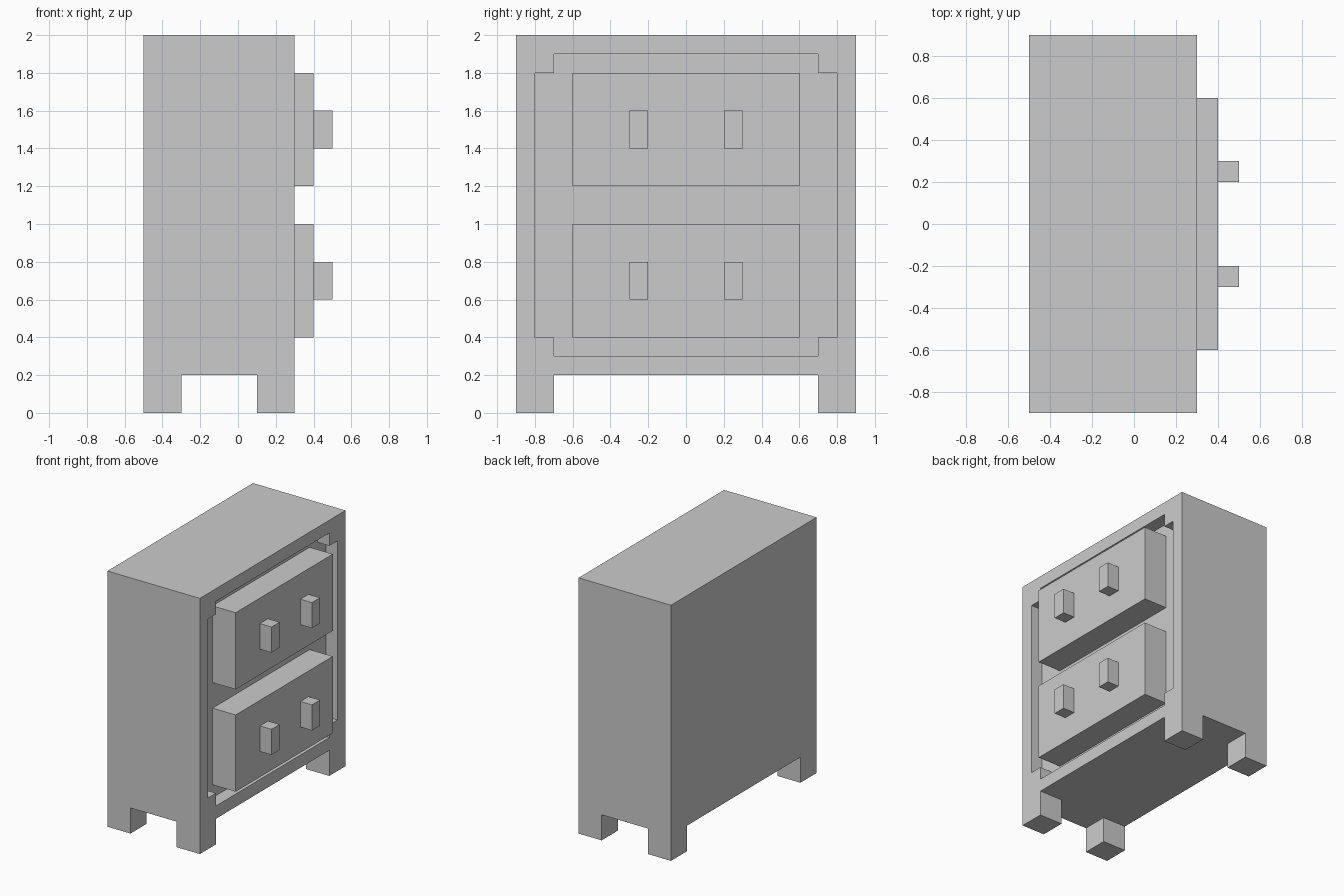
import bpy, bmesh
from mathutils import Vector

if "Cube" in bpy.data.objects:
    bpy.data.objects.remove(bpy.data.objects["Cube"])


def box(name, lo, hi):
    """Axis-aligned box between two opposite corners."""
    lo, hi = Vector(lo), Vector(hi)
    bm = bmesh.new()
    bmesh.ops.create_cube(bm, size=1)
    for v in bm.verts:
        v.co = (lo + hi) / 2 + v.co * (hi - lo)
    mesh = bpy.data.meshes.new(name)
    bm.to_mesh(mesh)
    bm.free()
    obj = bpy.data.objects.new(name, mesh)
    bpy.context.collection.objects.link(obj)
    return obj


# Cabinet body, with a shallow recess with notched corners cut into the drawer side
body = box("cabinet_body", (-0.5, -0.9, 0.2), (0.3, 0.9, 2.0))
for name, y, z0, z1 in (("recess_cutter_wide", 0.8, 0.4, 1.8),
                        ("recess_cutter_tall", 0.7, 0.3, 1.9)):
    cutter = box(name, (0.2, -y, z0), (0.5, y, z1))
    cutter.hide_render = True
    cutter.display_type = 'WIRE'
    cut = body.modifiers.new(name, 'BOOLEAN')
    cut.operation = 'DIFFERENCE'
    cut.solver = 'EXACT'
    cut.object = cutter

# Apply the cuts and drop the cutters
bpy.context.view_layer.objects.active = body
for cut in list(body.modifiers):
    cutter = cut.object
    bpy.ops.object.modifier_apply(modifier=cut.name)
    bpy.data.objects.remove(cutter)

# Four square legs flush with the body corners
for x_name, x in (("back", -0.5), ("front", 0.1)):
    for y_name, y in (("right", -0.9), ("left", 0.7)):
        box(f"{x_name}_{y_name}_leg", (x, y, 0), (x + 0.2, y + 0.2, 0.2))

# Two drawers, each with a pair of upright handles
for level, z in (("lower", 0.4), ("upper", 1.2)):
    box(f"{level}_drawer", (0.2, -0.6, z), (0.4, 0.6, z + 0.6))
    for side, y in (("right", -0.3), ("left", 0.2)):
        box(f"{level}_{side}_handle", (0.4, y, z + 0.2), (0.5, y + 0.1, z + 0.4))
